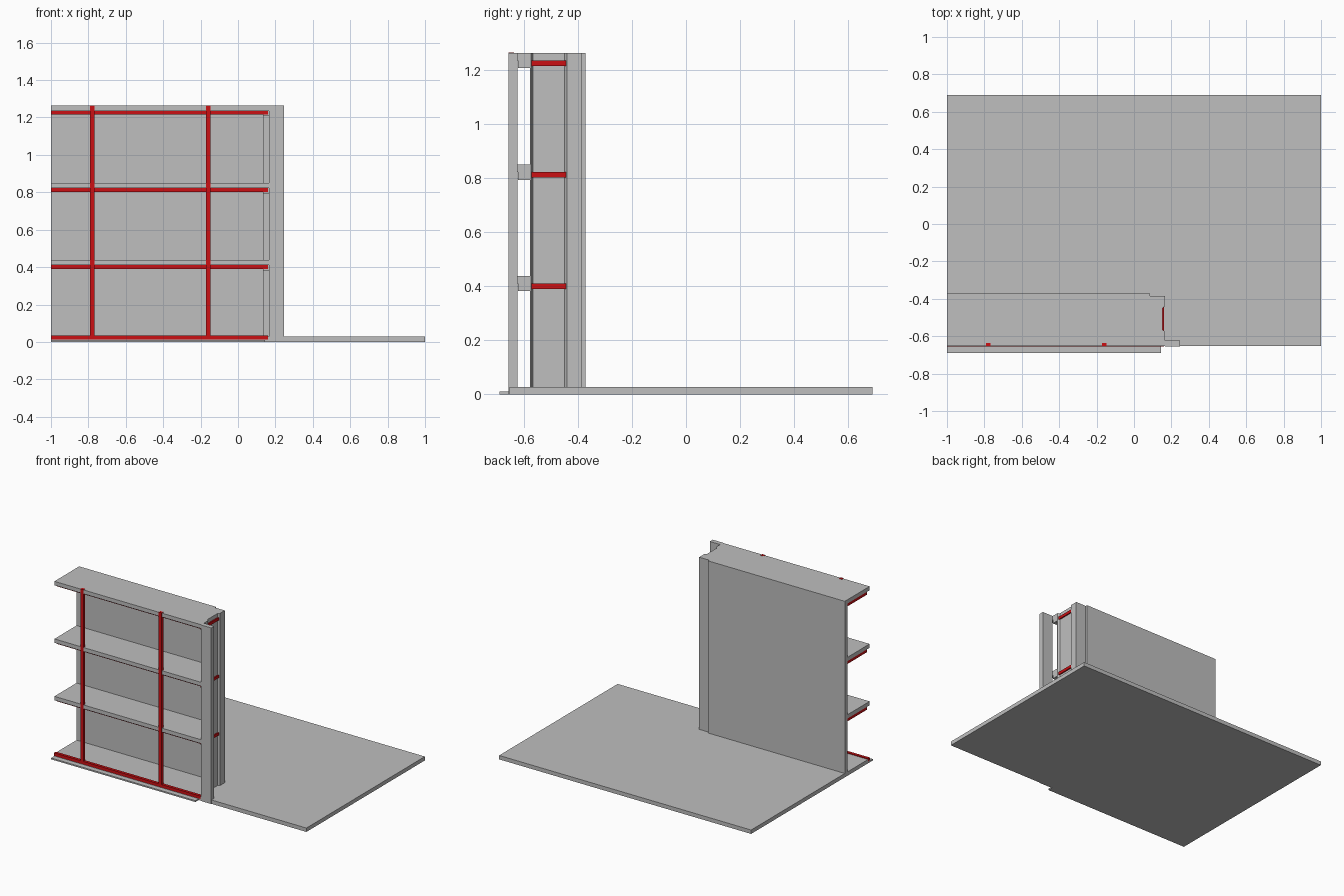
import bpy
import bmesh

cube = bpy.data.objects.get("Cube")
if cube:
    bpy.data.objects.remove(cube, do_unlink=True)


def material(name, rgb):
    mat = bpy.data.materials.new(name)
    mat.use_nodes = True
    color = (*rgb, 1)
    mat.diffuse_color = color
    mat.node_tree.nodes["Principled BSDF"].inputs["Base Color"].default_value = color
    return mat


grey = material("light grey", (0.52, 0.52, 0.52))
red = material("red", (0.6, 0.005, 0.007))


def prism(name, outline, z, mat):
    """Extrude a plan outline between two heights."""
    bm = bmesh.new()
    face = bm.faces.new([bm.verts.new((x, y, z[0])) for x, y in outline])
    result = bmesh.ops.extrude_face_region(bm, geom=[face])
    for v in result["geom"]:
        if isinstance(v, bmesh.types.BMVert):
            v.co.z = z[1]
    bmesh.ops.recalc_face_normals(bm, faces=bm.faces)
    mesh = bpy.data.meshes.new(name)
    bm.to_mesh(mesh)
    bm.free()
    mesh.materials.append(mat)
    obj = bpy.data.objects.new(name, mesh)
    bpy.context.collection.objects.link(obj)
    return obj


def box(name, x, y, z, mat):
    corners = [(x[0], y[0]), (x[1], y[0]), (x[1], y[1]), (x[0], y[1])]
    return prism(name, corners, z, mat)


LEFT, END, FRONT, TOP, FLOOR = -1, 0.165, -0.653, 1.263, 0.028

# Floor and the thin step in front of the shelving
box("floor_slab", (LEFT, 1), (FRONT, 0.69), (0, FLOOR), grey)
box("front_step", (LEFT, 0.145), (-0.69, FRONT), (0, 0.01), grey)

# Back wall and the stepped end wall
box("back_wall", (LEFT, 0.085), (-0.402, -0.372), (FLOOR, TOP), grey)
end_outline = [(0.085, -0.385), (END, -0.385), (END, -0.44), (0.152, -0.45),
               (0.152, -0.566), (END, -0.574), (END, -0.578),
               (0.135, -0.578), (0.135, -0.402), (0.085, -0.402)]
prism("end_wall", end_outline, (FLOOR, TOP), grey)

# Front post beside the shelves
box("front_post", (END, 0.247), (FRONT - 0.003, -0.623), (0, TOP), grey)

# Shelves, each with a red underside panel and a bracket at the end
shelf_outline = [(LEFT, FRONT), (END, FRONT), (END, -0.574), (0.152, -0.566),
                 (0.152, -0.4), (LEFT, -0.4)]
for i, top in enumerate((0.438, 0.85, TOP), 1):
    under = top - 0.028
    prism(f"shelf_{i}", shelf_outline, (under, top), grey)
    box(f"shelf_underside_{i}", (LEFT, 0.16), (-0.622, -0.402),
        (under - 0.02, under), red)
    box(f"shelf_bracket_{i}", (0.135, END), (-0.621, -0.576),
        (under - 0.028, under), grey)

# Red floor strip and uprights along the shelf fronts
box("floor_strip", (LEFT, 0.16), (FRONT - 0.003, -0.635), (0.013, 0.034), red)
for side, x in (("right", -0.78), ("left", -0.158)):
    box(f"upright_{side}", (x - 0.012, x + 0.012), (FRONT - 0.003, -0.636),
        (FLOOR, TOP + 0.002), red)
